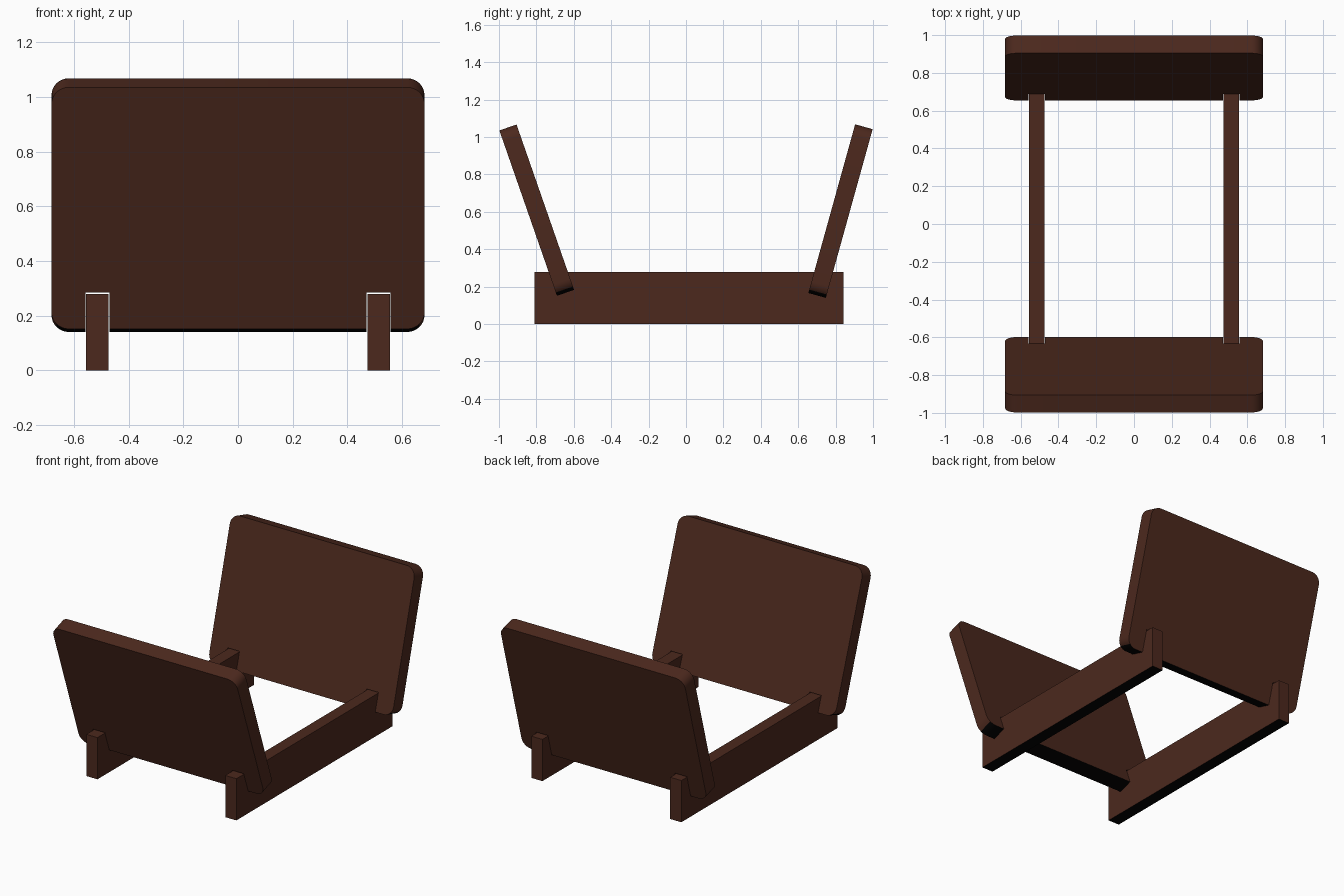
import bpy, bmesh, math
from mathutils import Matrix

if "Cube" in bpy.data.objects:
    bpy.data.objects.remove(bpy.data.objects["Cube"])

wood = bpy.data.materials.new("dark brown wood")
wood.diffuse_color = (0.072, 0.0215, 0.0125, 1)
wood.use_nodes = True
wood.node_tree.nodes["Principled BSDF"].inputs["Base Color"].default_value = wood.diffuse_color
under = bpy.data.materials.new("black underside")
under.diffuse_color = (0.0005, 0.0004, 0.0004, 1)
under.use_nodes = True
under.node_tree.nodes["Principled BSDF"].inputs["Base Color"].default_value = under.diffuse_color

RAIL_X, RAIL_W, RAIL_H = 0.514, 0.082, 0.279
RAIL_Y0, RAIL_Y1 = -0.81, 0.842


def finish(bm, name):
    bmesh.ops.recalc_face_normals(bm, faces=bm.faces)
    me = bpy.data.meshes.new(name)
    bm.to_mesh(me)
    bm.free()
    ob = bpy.data.objects.new(name, me)
    bpy.context.collection.objects.link(ob)
    me.materials.append(wood)
    me.materials.append(under)
    return ob


def paint_underside(ob):
    """Faces that look down are black."""
    for p in ob.data.polygons:
        p.material_index = 1 if p.normal.z < -0.7 else 0


def box(name, x, y, z):
    """Box from (min, max) ranges."""
    bm = bmesh.new()
    bmesh.ops.create_cube(bm, size=1)
    for v in bm.verts:
        v.co = [r[0] if c < 0 else r[1] for c, r in zip(v.co, (x, y, z))]
    return finish(bm, name)


def panel(name, y, z, tilt, cutters):
    """Upright board with rounded corners, leaned about x and notched over the rails."""
    w, h, t, r, n = 0.682, 0.468, 0.097, 0.064, 8
    bm = bmesh.new()
    pts = []
    for k, (sx, sz) in enumerate(((1, 1), (-1, 1), (-1, -1), (1, -1))):
        for i in range(n + 1):
            a = math.pi / 2 * (k + i / n)
            pts.append((sx * (w - r) + r * math.cos(a), -t / 2,
                        sz * (h - r) + r * math.sin(a)))
    face = bm.faces.new([bm.verts.new(p) for p in pts])
    ext = bmesh.ops.extrude_face_region(bm, geom=[face])
    bmesh.ops.translate(bm, vec=(0, t, 0),
                        verts=[g for g in ext["geom"] if isinstance(g, bmesh.types.BMVert)])
    bm.transform(Matrix.Translation((0, y, z)) @ Matrix.Rotation(math.radians(tilt), 4, 'X'))
    ob = finish(bm, name)
    for c in cutters:
        m = ob.modifiers.new("notch", 'BOOLEAN')
        m.operation, m.object, m.solver = 'DIFFERENCE', c, 'EXACT'
    bpy.context.view_layer.objects.active = ob
    ob.select_set(True)
    for m in list(ob.modifiers):
        bpy.ops.object.modifier_apply(modifier=m.name)
    bpy.ops.object.shade_smooth_by_angle(angle=math.radians(30))
    ob.select_set(False)
    paint_underside(ob)


# side rails and the slightly larger cutters for the notches
cutters = []
for side, s in (("left", -1), ("right", 1)):
    x0, x1 = s * RAIL_X - RAIL_W / 2, s * RAIL_X + RAIL_W / 2
    paint_underside(box(side + "_rail", (x0, x1), (RAIL_Y0, RAIL_Y1), (0, RAIL_H)))
    c = box(side + "_notch_cutter", (x0 - 0.003, x1 + 0.003), (-1.2, 1.2), (-0.2, 0.285))
    c.hide_render = True
    cutters.append(c)

# leaning boards
panel("front_panel", -0.798, 0.609, 19.2, cutters)
panel("back_panel", 0.826, 0.604, -15.5, cutters)

# remove the helpers
for c in cutters:
    bpy.data.objects.remove(c)
